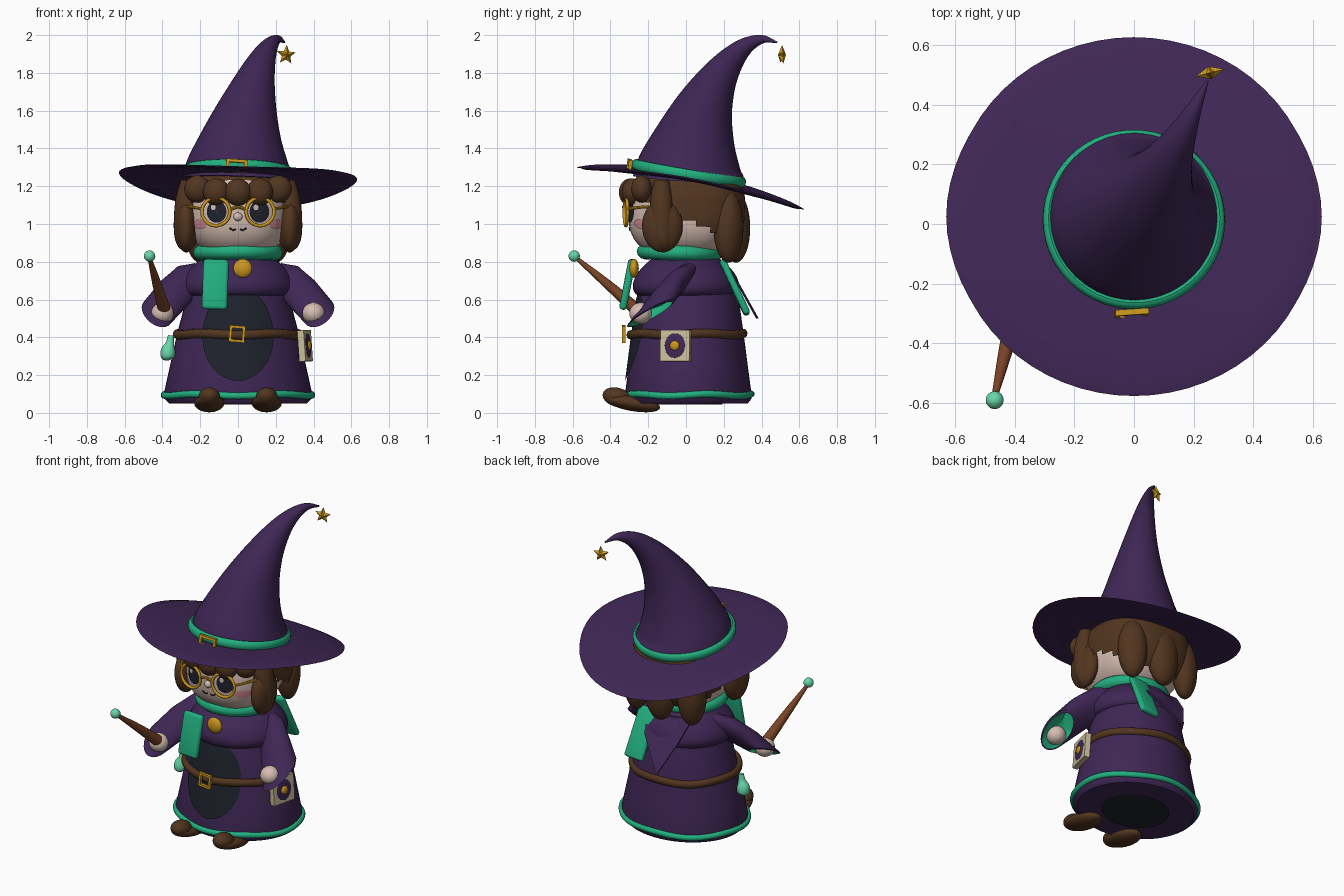
import bpy, bmesh, math
from math import sin, cos, pi, radians
from mathutils import Vector as V, Matrix, Euler

if "Cube" in bpy.data.objects:
    bpy.data.objects.remove(bpy.data.objects["Cube"])

COL = dict(purple=(.05, .02, .092), green=(.016, .43, .21), brown=(.085, .036, .014),
           wand_wood=(.19, .055, .018), gold=(.6, .31, .012), skin=(.68, .51, .44),
           navy=(.014, .016, .026), mint=(.14, .68, .4), parchment=(.58, .51, .32),
           pink=(.66, .26, .3))
MAT = {}
for n, c in COL.items():
    MAT[n] = bpy.data.materials.new(n)
    MAT[n].diffuse_color = (*c, 1)


def make(name, verts, faces, mats, rule=None):
    me = bpy.data.meshes.new(name)
    me.from_pydata([tuple(v) for v in verts], [], faces)
    bm = bmesh.new()
    bm.from_mesh(me)
    bmesh.ops.recalc_face_normals(bm, faces=bm.faces)
    bm.to_mesh(me)
    bm.free()
    for m in mats.split():
        me.materials.append(MAT[m])
    if rule:
        for p in me.polygons:
            p.material_index = rule(p)
    ob = bpy.data.objects.new(name, me)
    bpy.context.collection.objects.link(ob)
    bpy.ops.object.select_all(action='DESELECT')
    ob.select_set(True)
    bpy.context.view_layer.objects.active = ob
    bpy.ops.object.shade_smooth_by_angle(angle=radians(40))
    return ob


def loft(name, rings, mats, closed=False, caps=True, rule=None):
    """Skin a row of equal rings; closed joins the last ring to the first."""
    k, n = len(rings[0]), len(rings)
    verts = [p for r in rings for p in r]
    faces = [(i * k + j, i * k + (j + 1) % k, (i + 1) % n * k + (j + 1) % k, (i + 1) % n * k + j)
             for i in range(n if closed else n - 1) for j in range(k)]
    if caps and not closed:
        faces += [tuple(range(k)), tuple(range((n - 1) * k, n * k))]
    return make(name, verts, faces, mats, rule)


def ring(c, a, b, k=32):
    c, a, b = V(c), V(a), V(b)
    return [c + a * cos(2 * pi * j / k) + b * sin(2 * pi * j / k) for j in range(k)]


def spline(pts, steps):
    """Catmull-Rom through points of any dimension."""
    p = [V(q) for q in pts]
    p = [p[0] * 2 - p[1]] + p + [p[-1] * 2 - p[-2]]
    out = []
    for i in range(1, len(p) - 2):
        a, b, c, d = p[i - 1:i + 3]
        out += [(b * 2 + (c - a) * t + (a * 2 - b * 5 + c * 4 - d) * t * t
                 + (b * 3 - a - c * 3 + d) * t ** 3) * .5 for t in (s / steps for s in range(steps))]
    return out + [p[-2]]


def tube(name, pts, mat, steps=5, k=24):
    """Round tube through (x, y, z, radius) points."""
    s = spline(pts, steps)
    rings = []
    for i, q in enumerate(s):
        t = (s[min(i + 1, len(s) - 1)] - s[max(i - 1, 0)]).xyz.normalized()
        a = V((1, 0, 0)) - t * t.x if abs(t.x) < .9 else V((0, 1, 0)) - t * t.y
        a.normalize()
        rings.append(ring(q.xyz, a * q.w, t.cross(a) * q.w, k))
    return loft(name, rings, mat)


def hoop(name, c, rx, ry, w, h, mat, rot=(0, 0, 0), wave=0, k=56):
    """Elliptical hoop lying flat, section w by h, then turned."""
    m, rings = Euler(rot).to_matrix(), []
    for i in range(k):
        a = 2 * pi * i / k
        d = V((cos(a), sin(a), 0))
        p = V((rx * d.x, ry * d.y, wave * sin(5 * a)))
        rings.append([V(c) + m @ q for q in ring(p, d * w, (0, 0, h), 12)])
    return loft(name, rings, mat, closed=True)


def blob(name, c, r, mat, rot=(0, 0, 0), n=2.0, keep=None, seg=28):
    """Ellipsoid; n above 2 makes it boxier, keep trims it."""
    bm = bmesh.new()
    bmesh.ops.create_uvsphere(bm, u_segments=seg, v_segments=seg // 2 + 2, radius=1)
    m = Euler(rot).to_matrix()
    for v in bm.verts:
        v.co /= sum(abs(x) ** n for x in v.co) ** (1 / n)
        v.co = V(c) + m @ V([x * s for x, s in zip(v.co, r)])
    if keep:
        bmesh.ops.delete(bm, geom=[v for v in bm.verts if not keep(v.co)], context='VERTS')
    bm.verts.index_update()
    vs, fs = [v.co.copy() for v in bm.verts], [[v.index for v in f.verts] for f in bm.faces]
    bm.free()
    return make(name, vs, fs, mat)


def box(name, c, size, mat, rot=(0, 0, 0), bevel=0.0):
    bm = bmesh.new()
    bmesh.ops.create_cube(bm, size=1)
    bmesh.ops.scale(bm, vec=size, verts=bm.verts)
    if bevel:
        bmesh.ops.bevel(bm, geom=bm.edges[:], offset=bevel, segments=3, affect='EDGES', profile=.5)
    bm.transform(Matrix.Translation(c) @ Euler(rot).to_matrix().to_4x4())
    bm.verts.index_update()
    vs, fs = [v.co.copy() for v in bm.verts], [[v.index for v in f.verts] for f in bm.faces]
    bm.free()
    return make(name, vs, fs, mat)


def buckle(name, c, w, h, t, rot=(0, 0, 0)):
    m = Euler(rot).to_matrix()
    sect = [[V(c) + m @ V((sx * (w - i), y, sz * (h - i))) for i, y in
             ((0, -t), (t * 1.6, -t), (t * 1.6, t), (0, t))]
            for sx, sz in ((1, 1), (-1, 1), (-1, -1), (1, -1))]
    loft(name, sect, 'gold', closed=True)


def plate(name, surf, cx, cz, rx, rz, mat, off=.006, top=0):
    """Thin painted patch laid on a front surface; top stretches the upper half."""
    rings = []
    for s in (.01, .25, .5, .75, 1):
        pts = []
        for j in range(40):
            a = 2 * pi * j / 40
            x, z = cx + rx * s * cos(a), cz + (top if top and sin(a) > 0 else rz) * s * sin(a)
            pts.append(V((x, surf(x, z) - off, z)))
        rings.append(pts)
    return loft(name, rings, mat, caps=False)


# Robe
PROF = [(.05, .365, .315), (.075, .39, .335), (.1, .393, .335), (.25, .36, .315),
        (.42, .322, .293), (.62, .27, .265), (.8, .2, .2)]


def robe_r(z):
    for (z0, a0, b0), (z1, a1, b1) in zip(PROF, PROF[1:]):
        if z <= z1:
            t = (z - z0) / (z1 - z0)
            return a0 + (a1 - a0) * t, b0 + (b1 - b0) * t
    return PROF[-1][1:]


def robe_y(x, z):
    a, b = robe_r(z)
    return .012 - b * math.sqrt(max(0, 1 - (x / a) ** 2))


loft('robe', [ring((0, .012, z), (a, 0, 0), (0, b, 0), 48) for z, a, b in PROF], 'purple')
loft('robe_underside', [ring((0, .012, z), (.21, 0, 0), (0, .18, 0)) for z in (.044, .052)], 'navy')
plate('apron', robe_y, 0, .4, .188, .23, 'navy', .009, .27)
hoop('hem_trim', (0, .012, .095), .393, .335, .016, .018, 'green', wave=.005)
hoop('belt', (0, .005, .417), .325, .3, .02, .024, 'brown', wave=.004)
buckle('belt_buckle', (-.005, -.33, .418), .042, .044, .009, (0, radians(5), 0))

# Capelet with hanging back point
cape = spline([(.84, .15), (.8, .21), (.74, .27), (.68, .296), (.635, .285), (.615, .25)], 4)
loft('capelet', [ring((0, 0, z), (r * 1.02, 0, 0), (0, r * .95, 0), 40) for z, r in cape], 'purple')
flap = [[(-.17, .19, .8), (.15, .19, .8)], [(-.14, .285, .68), (.1, .285, .68)], [(-.06, .385, .5), (-.05, .385, .5)]]
loft('cape_point', [[V(l), V(r), V(r) + V((0, -.014, 0)), V(l) + V((0, -.014, 0))] for l, r in flap], 'purple')

# Scarf
hoop('scarf', (0, -.035, .848), .19, .178, .048, .042, 'green', (radians(-2), 0, 0))
box('scarf_front_tail', (-.12, -.31, .68), (.135, .04, .27), 'green', (radians(-11), radians(2), 0), .018)
box('scarf_back_tail', (.14, .258, .665), (.13, .036, .32), 'green', (radians(25), radians(-4), 0), .016)
blob('brooch', (.025, -.275, .765), (.05, .025, .05), 'gold')

# Sleeves, hands, shoes
for s, side in ((-1, 'right'), (1, 'left')):
    def arm(c, a, b):
        return ring((s * c[0], c[1], c[2]), a, (s * b[0], b[1], b[2]), 28)
    rows = [arm((.2, .0, .72), (0, .07, .02), (.03, 0, .07)),
            arm((.27, -.04, .695), (0, .085, .035), (.05, 0, .075)),
            arm((.345, -.11, .625), (0, .1, .05), (.068, 0, .06)),
            arm((.43, -.185, .528), (0, .127, .068), (.08, 0, .03)),
            arm((.43, -.187, .523), (0, .115, .06), (.072, 0, .026)),
            arm((.37, -.13, .6), (0, .07, .035), (.045, 0, .03))]
    loft(side + '_sleeve', rows, 'purple green',
         rule=lambda p: 1 if p.index >= 4 * 28 and p.index != 5 * 28 else 0)
    blob(side + '_hand', (s * .4, -.24, .527), (.06, .06, .057), 'skin')
    blob(side + '_shoe', (s * .152, -.285, .052), (.08, .15, .042), 'brown', (radians(-10), 0, 0))
    blob(side + '_shoe_toe', (s * .152, -.365, .083), (.058, .078, .05), 'brown', (radians(-15), 0, 0))

# Wand
tube('wand', [(-.39, -.26, .545, .034), (-.43, -.42, .685, .024), (-.467, -.575, .815, .011)], 'wand_wood')
blob('wand_orb', (-.468, -.592, .83), (.03, .03, .03), 'mint')

# Hip bottle and hip book
tube('bottle', [(-.37, -.06, .278, .012), (-.372, -.06, .295, .036), (-.37, -.06, .33, .038),
                (-.36, -.06, .37, .022), (-.355, -.06, .41, .016)], 'mint')
R = (0, radians(-4), radians(-14))
M = Matrix.Translation((.355, -.055, .355)) @ Euler(R).to_matrix().to_4x4()
box('book', M.translation, (.035, .16, .165), 'parchment', R)
blob('book_emblem', M @ V((.018, 0, 0)), (.005, .055, .065), 'purple', R)
blob('book_clasp', M @ V((.02, 0, 0)), (.014, .026, .026), 'gold', R)

# Head and face
HC, HR, HN = (0, -.02, 1.06), (.265, .285, .24), 2.6


def face_y(x, z):
    q = 1 - abs(x / HR[0]) ** HN - abs((z - HC[2]) / HR[2]) ** HN
    return HC[1] - HR[1] * max(q, 0) ** (1 / HN)


blob('head', HC, HR, 'skin', n=HN, seg=40)
blob('nose', (0, -.308, 1.038), (.024, .02, .022), 'skin')
for s, side in ((-1, 'right'), (1, 'left')):
    plate(side + '_eye', face_y, s * .113, 1.065, .052, .058, 'navy')
    plate(side + '_eye_glint', face_y, s * .113 - .018, 1.088, .013, .015, 'skin', .009)
    plate(side + '_cheek', face_y, s * .2, 1.0, .036, .026, 'pink')
    hoop(side + '_lens_rim', (s * .117, -.318, 1.065), .074, .074, .009, .009, 'gold', (pi / 2, 0, s * .12))
    tube(side + '_glasses_arm', [(s * .19, -.31, 1.08, .008), (s * .25, -.22, 1.09, .008),
                                 (s * .28, -.1, 1.09, .008)], 'gold', k=8)
    tube(side + '_mouth', [(s * x, face_y(x, z) - .002, z, .004) for x, z in
                           ((.012, .972), (.028, .968), (.045, .98))], 'navy', k=8)
tube('glasses_bridge', [(-.045, -.325, 1.075, .008), (0, -.332, 1.09, .008), (.045, -.325, 1.075, .008)], 'gold', k=8)

# Hair
blob('hair_cap', (0, .015, 1.08), (.298, .3, .25), 'brown', n=2.6, seg=48,
     keep=lambda v: v.z > 1.0 - .5 * v.y)
for i, (x, y, z) in enumerate(((-.215, -.235, 1.185), (-.115, -.285, 1.17), (0, -.3, 1.168),
                               (.115, -.285, 1.17), (.215, -.235, 1.185))):
    blob('fringe_%d' % i, (x, y, z), (.07, .055, .072), 'brown')
for s, side in ((-1, 'right'), (1, 'left')):
    tube(side + '_front_lock', [(s * .262, -.13, 1.23, .04), (s * .272, -.13, 1.12, .06), (s * .276, -.125, .97, .064),
                                (s * .274, -.12, .89, .048), (s * .272, -.12, .85, .008)], 'brown').scale = (1, 1, 1)
    blob(side + '_front_lock_fill', (s * .275, -.125, .99), (.058, .108, .14), 'brown')
    blob(side + '_back_lock', (s * .2, .225, .985), (.088, .075, .19), 'brown', (0, 0, -s * .6))
blob('middle_back_lock', (0, .265, .98), (.1, .075, .185), 'brown')

# Hat brim
rows = []
for u in (.02, .25, .5, .7, .85, .95, 1):
    pts = []
    for j in range(64):
        x, y = .623 * u * cos(2 * pi * j / 64), .595 * u * sin(2 * pi * j / 64)
        pts.append(V((x, y + .025, 1.238 - .185 * y - .028 * x + .04 * x * x - .14 * y * y)))
    rows.append(pts)
sol = loft('hat_brim', rows, 'purple').modifiers.new('thickness', 'SOLIDIFY')
sol.thickness, sol.offset = .016, 0

# Hat cone, band, buckle, star
tube('hat_cone', [(0, .015, 1.235, .297), (.004, .022, 1.32, .272), (.022, .05, 1.46, .214), (.052, .095, 1.61, .158),
                  (.09, .162, 1.755, .108), (.13, .24, 1.87, .071), (.17, .32, 1.945, .044),
                  (.21, .405, 1.978, .022), (.247, .482, 1.962, .004)], 'purple', 5, 40)
hoop('hat_band', (0, .015, 1.268), .288, .288, .018, .028, 'green', (radians(-9.5), radians(1.5), 0))
buckle('hat_buckle', (-.008, -.3, 1.308), .056, .034, .01, (radians(-8), radians(4), radians(4)))
rot = Matrix.Translation((.255, .508, 1.895)) @ Euler((0, radians(4), radians(14))).to_matrix().to_4x4()
pts = [(0, -.022, 0), (0, .022, 0)] + [
    ((.053 if i % 2 == 0 else .024) * sin(pi * i / 5), 0, (.053 if i % 2 == 0 else .024) * cos(pi * i / 5))
    for i in range(10)]
make('hat_star', [rot @ V(p) for p in pts],
     [(c, 2 + i, 2 + (i + 1) % 10) for c in (0, 1) for i in range(10)], 'gold')

for m in bpy.data.materials:
    if m.users and not m.is_grease_pencil:
        m.use_nodes = True
        m.node_tree.nodes["Principled BSDF"].inputs["Base Color"].default_value = m.diffuse_color
